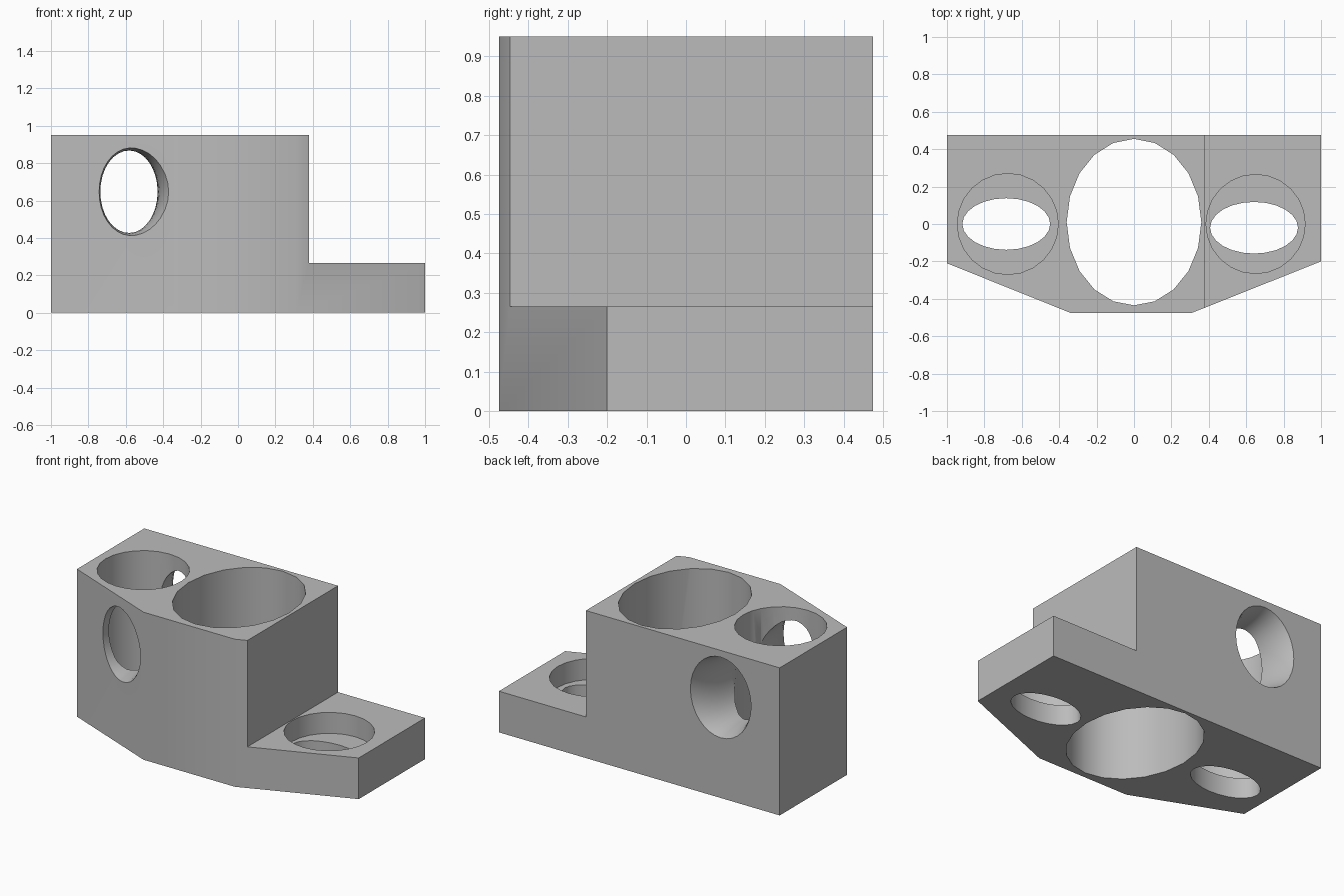
import bpy, bmesh
from math import cos, sin, pi

start = bpy.data.objects.get("Cube")
if start:
    bpy.data.objects.remove(start, do_unlink=True)

grey = bpy.data.materials.new("plain_grey")
grey.use_nodes = True
colour = (0.5, 0.5, 0.5, 1)
grey.diffuse_color = colour
grey.node_tree.nodes["Principled BSDF"].inputs["Base Color"].default_value = colour


def loft(name, rings):
    """Solid that joins equal-length rings of points, capped at both ends."""
    bm = bmesh.new()
    loops = [[bm.verts.new(p) for p in ring] for ring in rings]
    for a, b in zip(loops, loops[1:]):
        for i in range(len(a)):
            j = (i + 1) % len(a)
            bm.faces.new((a[i], a[j], b[j], b[i]))
    bm.faces.new(loops[0])
    bm.faces.new(loops[-1])
    bmesh.ops.recalc_face_normals(bm, faces=bm.faces)
    mesh = bpy.data.meshes.new(name)
    bm.to_mesh(mesh)
    bm.free()
    mesh.materials.append(grey)
    obj = bpy.data.objects.new(name, mesh)
    bpy.context.collection.objects.link(obj)
    return obj


def prism(name, outline, z0, z1):
    return loft(name, [[(x, y, z) for x, y in outline] for z in (z0, z1)])


def ellipse(cx, cy, rx, ry, sides):
    return [(cx + rx * cos(2 * pi * i / sides), cy + ry * sin(2 * pi * i / sides))
            for i in range(sides)]


# Block with a chamfered front
body = prism("clamp_block", [(-1, 0.475), (-1, -0.21), (-0.34, -0.475),
                             (0.31, -0.475), (1, -0.2), (1, 0.475)], 0, 0.95)

# Step that leaves a low foot on one side
cutters = [prism("step_cutter", [(0.38, -1), (1.5, -1), (1.5, 1), (0.38, 1)], 0.265, 1.5)]

# Main vertical bore
cutters.append(prism("main_bore", ellipse(0, 0.01, 0.36, 0.445, 20), -0.2, 1.2))

# Counterbored bolt holes with oval slots below
for side, cx, cy, radius in (("right", -0.675, 0, 0.27), ("left", 0.65, -0.02, 0.265)):
    cutters.append(prism(side + "_counterbore",
                         ellipse(cx, 0, radius, radius, 24), 0.13, 1.2))
    cutters.append(prism(side + "_slot",
                         ellipse(cx - 0.008, cy, 0.235, 0.138, 24), -0.2, 0.2))

# Cross hole from front to back, flared at both mouths
rings = []
for k in range(-11, 12):
    y = k * 0.05
    flare = (y / 0.475) ** 4
    oval = ellipse(-0.58, 0.647, 0.15 + 0.065 * flare, 0.217 + 0.042 * flare, 32)
    rings.append([(x, y, z) for x, z in oval])
cutters.append(loft("cross_hole", rings))

# Cut everything out of the block
bpy.context.view_layer.objects.active = body
for cutter in cutters:
    cutter.hide_render = True
    mod = body.modifiers.new(cutter.name, "BOOLEAN")
    mod.operation = "DIFFERENCE"
    mod.solver = "EXACT"
    mod.object = cutter
    bpy.ops.object.modifier_apply(modifier=mod.name)
for cutter in cutters:
    bpy.data.objects.remove(cutter, do_unlink=True)

# Smooth the bores, keep the edges crisp
bpy.ops.object.select_all(action="DESELECT")
body.select_set(True)
bpy.ops.object.shade_smooth_by_angle()
